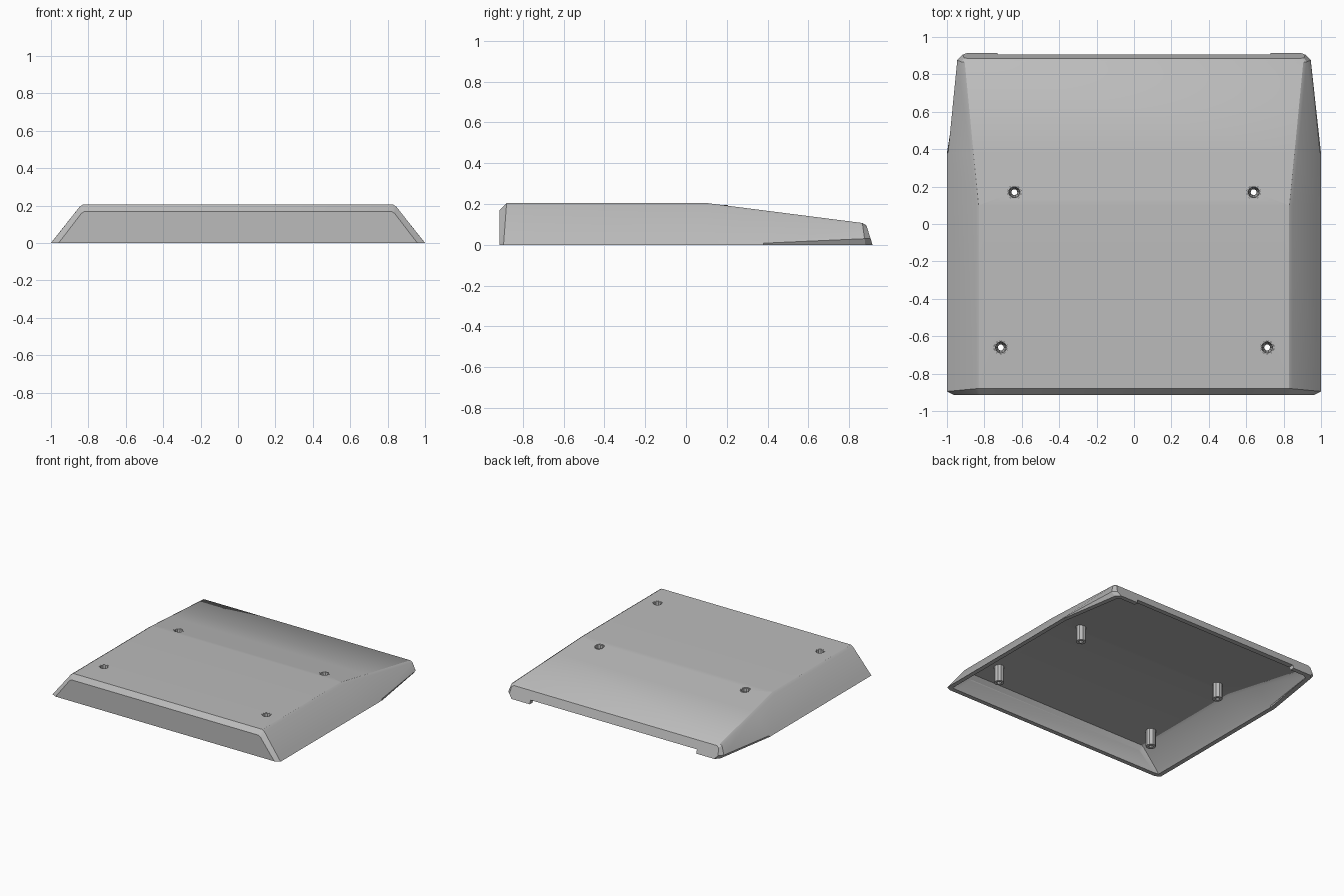
import bpy, bmesh, math
from mathutils import Matrix

cube = bpy.data.objects.get("Cube")
if cube:
    bpy.data.objects.remove(cube, do_unlink=True)

grey = bpy.data.materials.new("plain grey")
grey.use_nodes = True
colour = (0.5, 0.5, 0.5, 1)
grey.diffuse_color = colour
grey.node_tree.nodes["Principled BSDF"].inputs["Base Color"].default_value = colour


def finish(name, bm, helper=False):
    bmesh.ops.recalc_face_normals(bm, faces=bm.faces)
    mesh = bpy.data.meshes.new(name)
    bm.to_mesh(mesh)
    bm.free()
    obj = bpy.data.objects.new(name, mesh)
    bpy.context.collection.objects.link(obj)
    mesh.materials.append(grey)
    if helper:
        obj.hide_render = True
        obj.hide_set(True)
    return obj


# Stations front to back: bottom y, top y, bottom half width,
# side half width, side height, top half width, top height
STATIONS = [
    (-.915, -.915, .96, .94, .025, .82, .17),
    (-.895, -.88, 1, .98, .025, .83, .205),
    (.1, .1, 1, .98, .025, .83, .205),
    (.38, .38, 1, .994, .008, .858, .169),
    (.88, .865, .92, .945, .03, .905, .107),
    (.915, .885, .89, .915, .03, .89, .095),
]
WALL = .035


def ring(bm, station, inset=0, shift=0):
    yb, yt, xb, xm, zm, xt, zt = station
    half = [(xb, 0), (xm, zm), (xt + .018, zt - .012), (xt, zt)]
    loop = half + [(-x, z) for x, z in reversed(half)]
    verts = []
    for x, z in loop:
        y = yb + (yt - yb) * z / zt + shift
        x -= math.copysign(inset, x)
        verts.append(bm.verts.new((x, y, max(z - inset, 0) if z > zm else z)))
    return verts


def skin(bm, rings):
    for a, b in zip(rings, rings[1:]):
        for i in range(len(a) - 1):
            bm.faces.new((a[i], a[i + 1], b[i + 1], b[i]))
    bm.faces.new(rings[0])
    bm.faces.new(rings[-1])


# Hollow cover with an open underside
bm = bmesh.new()
outer = [ring(bm, s) for s in STATIONS]
last = len(STATIONS) - 1
inner = [ring(bm, s, WALL, WALL * ((i == 0) - (i == last)) + .02 * ((i == 1) - (i == last - 1)))
         for i, s in enumerate(STATIONS)]
skin(bm, outer)
skin(bm, inner)
for side in (0, -1):
    for i in range(last):
        bm.faces.new((outer[i][side], outer[i + 1][side], inner[i + 1][side], inner[i][side]))
for i in (0, last):
    bm.faces.new((outer[i][0], outer[i][-1], inner[i][-1], inner[i][0]))
cover = finish("cover", bm)

# Screw positions with the local height of the top
SCREWS = [(.64, .17, .195), (.712, -.66, .204)]
RADIUS = .037

# Cutters for the screw holes and the slot under the back edge
bm = bmesh.new()
for x, y, z in SCREWS:
    for side in (-1, 1):
        bmesh.ops.create_cone(bm, cap_ends=True, segments=10, radius1=RADIUS, radius2=RADIUS,
                              depth=.2, matrix=Matrix.Translation((side * x, y, .2)))
bmesh.ops.create_cube(bm, size=1, matrix=Matrix.Translation((0, .92, 0)) @ Matrix.Diagonal((1.46, .14, .06, 1)))
cutter = finish("cutter", bm, True)
cut = cover.modifiers.new("openings", 'BOOLEAN')
cut.object = cutter
cut.solver = 'EXACT'


# Tubular screw posts with tapering bores
def post(name, x, y, top):
    bm = bmesh.new()
    profile = [(RADIUS, top), (RADIUS, .04), (.016, .04), (.03, top)]
    loops = []
    for r, z in profile:
        loops.append([bm.verts.new((x + r * math.cos(a * math.tau / 10), y + r * math.sin(a * math.tau / 10), z))
                      for a in range(10)])
    for a, b in zip(loops, loops[1:] + loops[:1]):
        for i in range(10):
            j = (i + 1) % 10
            bm.faces.new((a[i], a[j], b[j], b[i]))
    return finish(name, bm)


parts = [cover]
for place, (x, y, z) in zip(("back", "front"), SCREWS):
    for side, sign in (("left", 1), ("right", -1)):
        parts.append(post(f"{place}_{side}_screw_post", sign * x, y, z))

# Smooth shading that keeps the folds crisp
for obj in bpy.context.selected_objects:
    obj.select_set(False)
for obj in parts:
    obj.select_set(True)
bpy.context.view_layer.objects.active = cover
bpy.ops.object.shade_smooth_by_angle(angle=math.radians(25))
